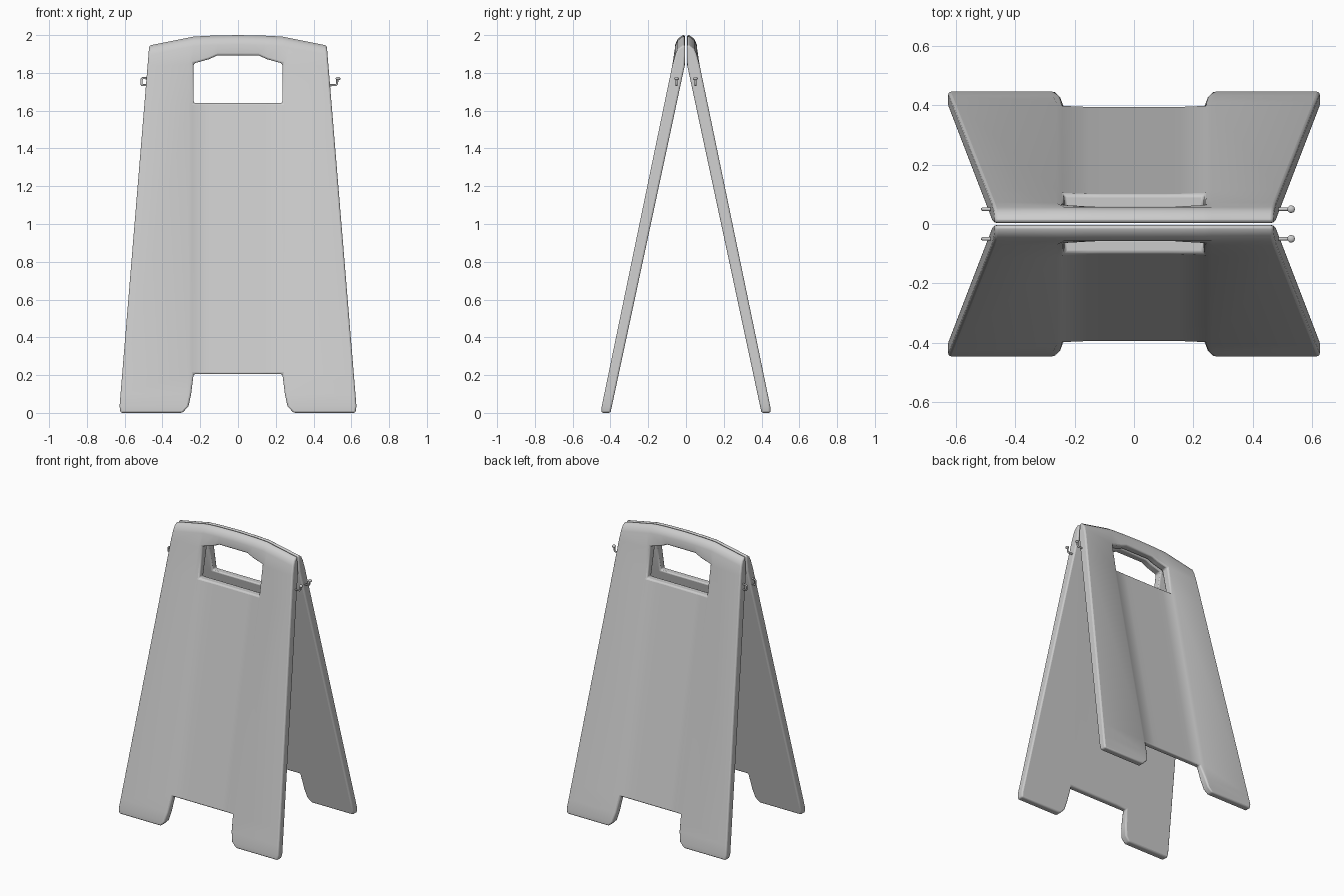
import bpy, bmesh

if "Cube" in bpy.data.objects:
    bpy.data.objects.remove(bpy.data.objects["Cube"])

COLS = [0, 0.11, 0.155, 0.235, 0.262, None]        # half-width columns, last = sloped outer edge
WIN_TOP = [1.892, 1.892, 1.872, 1.85, 1.845, 1.835]
NOTCH = [0.295, 0.262, 0.248]                      # inner edge of the feet
FOOT_Z = [0.0, 0.035, 0.1]
CAP = [0.057, 0.044, 0.017]                        # rounded top thickness
DROP = [0.05, 0.02, 0.0]
ROWS = 9


def top_z(x):
    return 2.0 - 0.005 * x / 0.22 if x < 0.22 else 1.995 - 0.05 * (x - 0.22) / 0.25


def point(i, r):
    """Plan position and outer / inner depth of grid node."""
    a = abs(i)
    x = COLS[a] if a < 5 else 0.47
    if r < 3:
        z = FOOT_Z[r]
    elif r < 5:
        z = (0.205, 1.64)[r - 3]
    elif r == 5:
        z = WIN_TOP[a]
    else:
        z = top_z(x) - DROP[r - 6]
    if a == 5:
        x = 0.63 - 0.16 * z / 1.945 - (0.008 if r == 0 else 0)
    elif r < 3 and a >= 3:
        x = NOTCH[r] + (0.027 if a == 4 else 0)
    outer = 0.06 + (1.9 - z) * 0.207
    if r == 0:
        outer -= 0.006
    if r >= 6:
        outer = CAP[r - 6]
    elif a <= 3 and r >= 3:
        outer -= 0.014 if r < 5 else 0.006         # shallow central channel
    inner = max(0.004, (1.87 - z) * 0.2139)
    return (x if i >= 0 else -x), z, outer, inner


def solid_cell(i, r):
    central = -3 <= i < 3
    return 0 <= r < ROWS - 1 and -5 <= i < 5 and not (central and (r < 3 or r == 4))


def make_panel(name, s):
    bm = bmesh.new()
    cache = {}

    def v(i, r, k):
        if (i, r, k) not in cache:
            x, z, o, n = point(i, r)
            cache[i, r, k] = bm.verts.new((x, s * (n if k else o), z))
        return cache[i, r, k]

    for i in range(-5, 5):
        for r in range(ROWS - 1):
            if not solid_cell(i, r):
                continue
            ring = [(i, r), (i + 1, r), (i + 1, r + 1), (i, r + 1)]
            for k in (0, 1):
                bm.faces.new([v(*p, k) for p in ring])
            # rim walls wherever the neighbouring cell is open
            for n, (di, dr) in enumerate([(0, -1), (1, 0), (0, 1), (-1, 0)]):
                if not solid_cell(i + di, r + dr):
                    p, q = ring[n], ring[(n + 1) % 4]
                    bm.faces.new([v(*p, 0), v(*q, 0), v(*q, 1), v(*p, 1)])
    bmesh.ops.recalc_face_normals(bm, faces=bm.faces)
    me = bpy.data.meshes.new(name)
    bm.to_mesh(me)
    bm.free()
    ob = bpy.data.objects.new(name, me)
    bpy.context.collection.objects.link(ob)
    bev = ob.modifiers.new("soft_edges", 'BEVEL')
    bev.width = 0.01
    bev.segments = 3
    bev.limit_method = 'ANGLE'
    bev.angle_limit = 0.75
    bpy.ops.object.select_all(action='DESELECT')
    bpy.context.view_layer.objects.active = ob
    ob.select_set(True)
    bpy.ops.object.shade_smooth_by_angle(angle=0.7)


def make_rod(name, pts):
    cu = bpy.data.curves.new(name, 'CURVE')
    cu.dimensions = '3D'
    cu.bevel_depth = 0.006
    cu.bevel_resolution = 2
    cu.use_fill_caps = True
    sp = cu.splines.new('POLY')
    sp.points.add(len(pts) - 1)
    for p, co in zip(sp.points, pts):
        p.co = (*co, 1)
    bpy.context.collection.objects.link(bpy.data.objects.new(name, cu))


for side, s in (("front", -1), ("back", 1)):
    make_panel(side + "_panel", s)
    y = s * 0.05
    # hook with a small knob on the right
    make_rod(side + "_hook", [(0.46, y, 1.735), (0.518, y, 1.735), (0.525, y, 1.742), (0.525, y, 1.77)])
    bpy.ops.mesh.primitive_uv_sphere_add(segments=12, ring_count=8, radius=0.013, location=(0.53, y, 1.77))
    knob = bpy.context.object
    knob.name = side + "_hook_knob"
    knob.scale.z = 0.7
    bpy.ops.object.shade_smooth()
    # square loop on the left
    make_rod(side + "_loop", [(-0.46, y, 1.772), (-0.505, y, 1.772), (-0.511, y, 1.766),
                              (-0.511, y, 1.741), (-0.505, y, 1.735), (-0.46, y, 1.735)])
